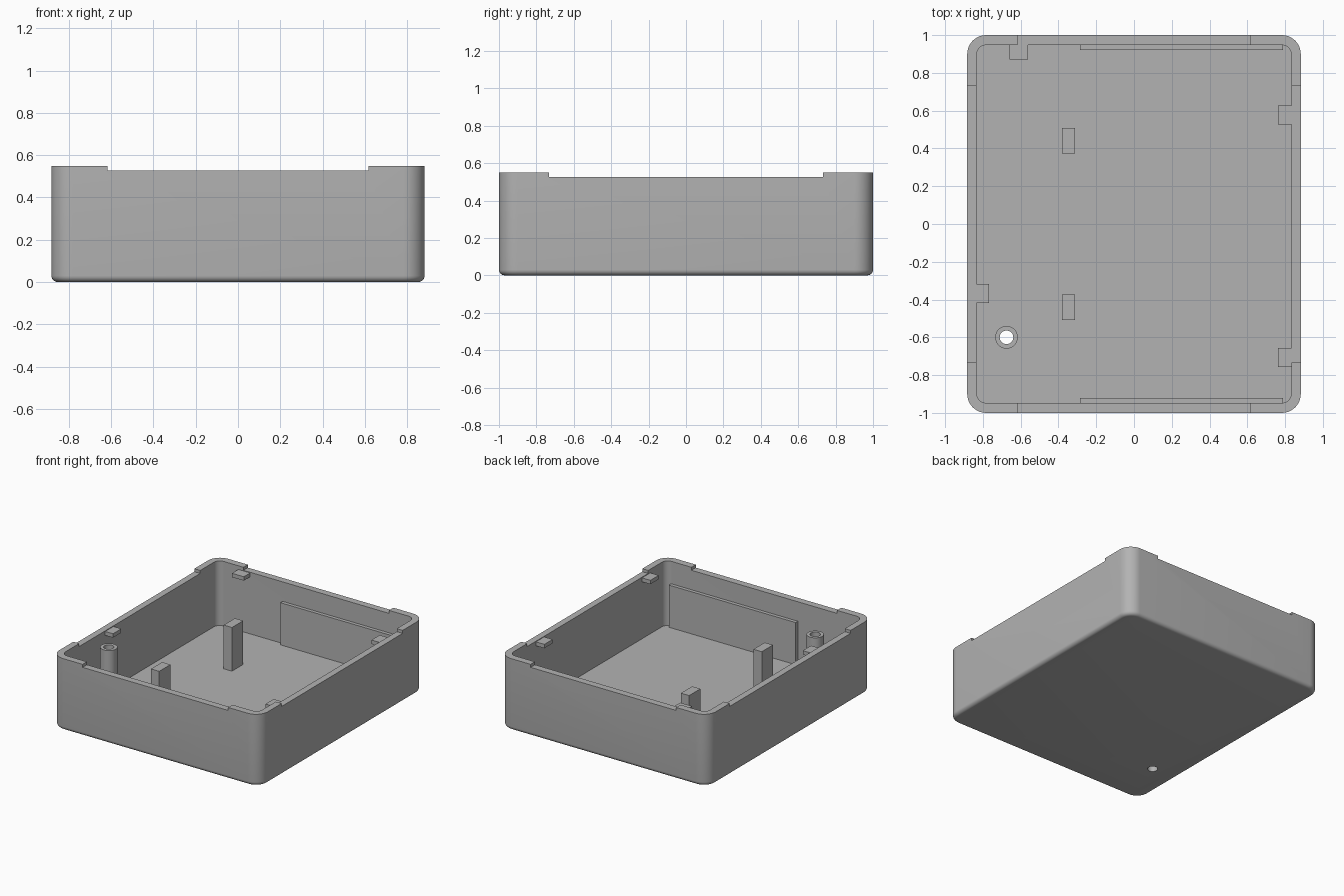
import bpy, bmesh, math

if "Cube" in bpy.data.objects:
    bpy.data.objects.remove(bpy.data.objects["Cube"])

grey = bpy.data.materials.new("grey plastic")
grey.diffuse_color = (0.45, 0.45, 0.45, 1)
grey.use_nodes = True
grey.node_tree.nodes["Principled BSDF"].inputs["Base Color"].default_value = grey.diffuse_color

HX, HY, H = 0.883, 1.0, 0.55      # outer half sizes and height
IX, IY, FLOOR = 0.833, 0.947, 0.055  # cavity half sizes and floor level


def finish(bm, name):
    bmesh.ops.recalc_face_normals(bm, faces=bm.faces)
    me = bpy.data.meshes.new(name)
    bm.to_mesh(me)
    bm.free()
    me.materials.append(grey)
    ob = bpy.data.objects.new(name, me)
    bpy.context.collection.objects.link(ob)
    return ob


def rounded_rect(hx, hy, r, steps=10):
    pts = []
    for q, (sx, sy) in enumerate([(1, 1), (-1, 1), (-1, -1), (1, -1)]):
        for i in range(steps + 1):
            a = math.pi / 2 * (q + i / steps)
            pts.append((sx * (hx - r) + r * math.cos(a), sy * (hy - r) + r * math.sin(a)))
    return pts


def stack(name, rings):
    """Solid skinned through closed rings given as (points, z)."""
    bm = bmesh.new()
    loops = [[bm.verts.new((x, y, z)) for x, y in pts] for pts, z in rings]
    n = len(loops[0])
    for a, b in zip(loops, loops[1:]):
        for i in range(n):
            bm.faces.new((a[i], a[(i + 1) % n], b[(i + 1) % n], b[i]))
    bm.faces.new(loops[0][::-1])
    bm.faces.new(loops[-1])
    return finish(bm, name)


def box(name, x0, x1, y0, y1, z0, z1):
    return stack(name, [([(x0, y0), (x1, y0), (x1, y1), (x0, y1)], z) for z in (z0, z1)])


def circle(cx, cy, r, n=32):
    return [(cx + r * math.cos(2 * math.pi * i / n), cy + r * math.sin(2 * math.pi * i / n))
            for i in range(n)]


def cut(ob, cutter):
    mod = ob.modifiers.new("cut", 'BOOLEAN')
    mod.operation, mod.solver, mod.object = 'DIFFERENCE', 'EXACT', cutter
    bpy.context.view_layer.objects.active = ob
    bpy.ops.object.modifier_apply(modifier=mod.name)
    bpy.data.objects.remove(cutter)


def smooth(ob):
    bpy.ops.object.select_all(action='DESELECT')
    ob.select_set(True)
    bpy.context.view_layer.objects.active = ob
    bpy.ops.object.shade_smooth_by_angle(angle=math.radians(35))


# Outer shell with a rounded bottom edge
F, R = 0.03, 0.1
rings = []
for i in range(7):
    a = math.pi / 2 * i / 6
    d = F * (1 - math.sin(a))
    rings.append((rounded_rect(HX - d, HY - d, R - d), F * (1 - math.cos(a))))
rings.append((rounded_rect(HX, HY, R), H))
shell = stack("case_shell", rings)

# Cavity, rim notches and screw hole
SX, SY = -0.675, -0.6
cut(shell, stack("cavity", [(rounded_rect(IX, IY, 0.05), z) for z in (FLOOR, 0.8)]))
cut(shell, box("notch_y", -0.617, 0.617, -1.2, 1.2, 0.527, 0.8))
cut(shell, box("notch_x", -1.2, 1.2, -0.732, 0.732, 0.527, 0.8))
cut(shell, stack("hole", [(circle(SX, SY, 0.036), z) for z in (-0.1, 0.2)]))
smooth(shell)

# Hollow screw boss
boss = stack("screw_boss", [(circle(SX, SY, 0.06), z) for z in (FLOOR - 0.01, 0.515)])
cut(boss, stack("bore", [(circle(SX, SY, 0.036), z) for z in (-0.1, 0.8)]))
smooth(boss)

# Support posts and thin wall ribs, front and back
for side, s in (("front", -1), ("back", 1)):
    y0, y1 = sorted((s * 0.372, s * 0.508))
    box(side + "_post", -0.382, -0.312, y0, y1, FLOOR - 0.01, 0.39)
    y0, y1 = sorted((s * 0.92, s * (IY + 0.01)))
    box(side + "_wall_rib", -0.285, 0.79, y0, y1, FLOOR - 0.01, 0.378)

# Snap tabs under the rim
T0, T1 = 0.492, 0.522
box("back_tab", -0.66, -0.56, 0.87, IY + 0.01, T0, T1)
box("left_tab", -IX - 0.01, -0.767, -0.418, -0.318, T0, T1)
box("right_back_tab", 0.762, IX + 0.01, 0.527, 0.627, T0, T1)
box("right_front_tab", 0.762, IX + 0.01, -0.757, -0.657, T0, T1)
